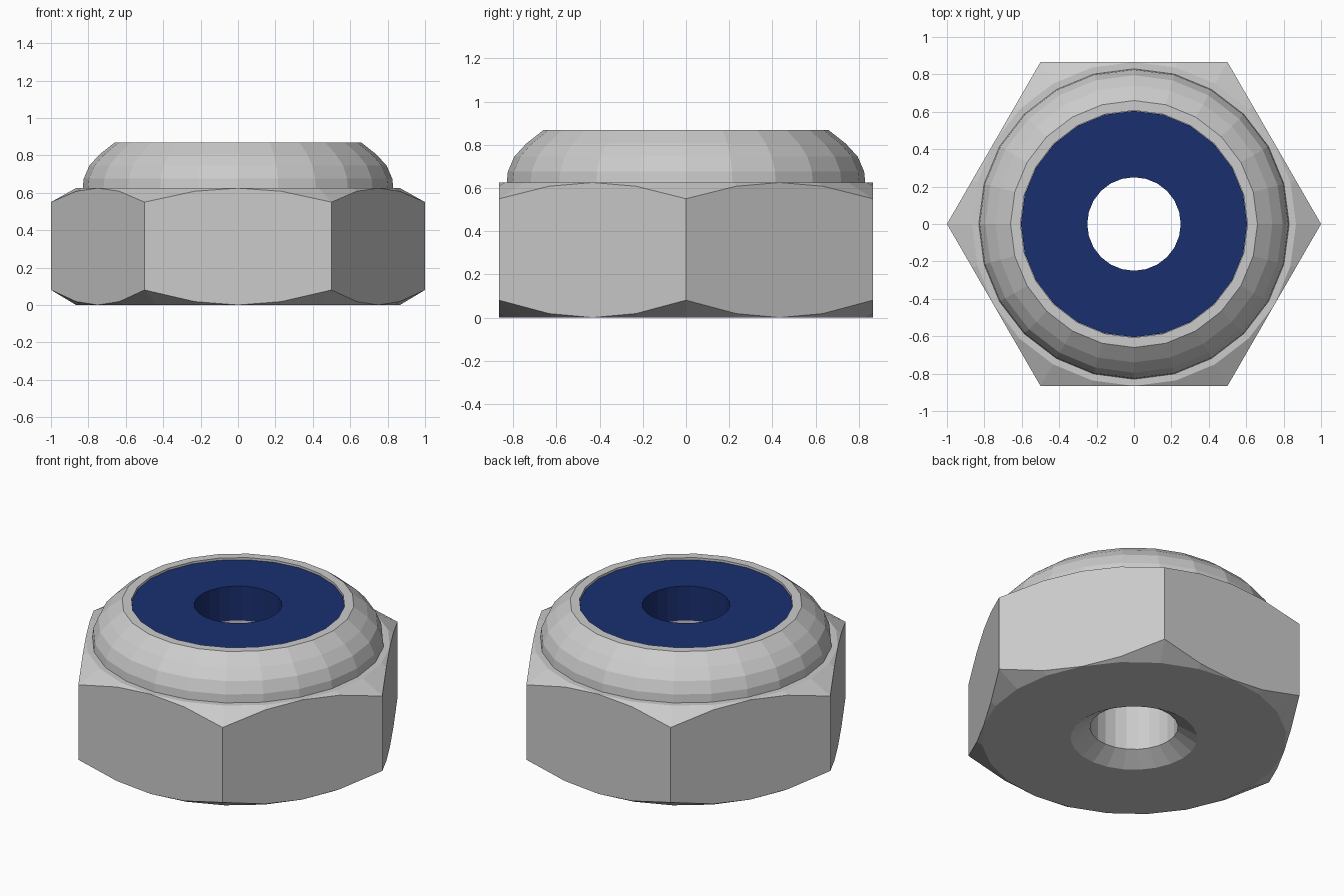
import bpy, bmesh
from math import cos, sin, radians

if "Cube" in bpy.data.objects:
    bpy.data.objects.remove(bpy.data.objects["Cube"])

SEG = 24
APOTHEM = cos(radians(30))


def circle(r, z):
    return [(r, z)] * SEG


def hexagon(z_mid, slope):
    # Hexagonal section whose height follows the conical corner chamfer
    ring = []
    for i in range(SEG):
        off = radians((i * 360 / SEG) % 60 - 30)
        r = APOTHEM / cos(off)
        ring.append((r, z_mid + slope * (r - APOTHEM)))
    return ring


def loft(name, rings, color=None):
    # Closed solid of rings joined in a loop (last ring back to the first)
    bm = bmesh.new()
    loops = []
    for ring in rings:
        loops.append([bm.verts.new((r * cos(radians(15 * i)), r * sin(radians(15 * i)), z))
                      for i, (r, z) in enumerate(ring)])
    for k, a in enumerate(loops):
        b = loops[(k + 1) % len(loops)]
        for i in range(SEG):
            j = (i + 1) % SEG
            bm.faces.new((a[i], a[j], b[j], b[i]))
    bmesh.ops.remove_doubles(bm, verts=bm.verts, dist=0.0005)
    bmesh.ops.recalc_face_normals(bm, faces=bm.faces)
    mesh = bpy.data.meshes.new(name)
    bm.to_mesh(mesh)
    bm.free()
    obj = bpy.data.objects.new(name, mesh)
    bpy.context.collection.objects.link(obj)
    if color:
        mat = bpy.data.materials.new(name + "_colour")
        mat.diffuse_color = color
        mat.use_nodes = True
        mat.node_tree.nodes["Principled BSDF"].inputs["Base Color"].default_value = mat.diffuse_color
        mesh.materials.append(mat)
    return obj


H = 0.625      # height of the hex body
SEAT = 0.64    # underside of the insert
TOP = 0.868    # top of the collar

# Metal nut: countersink, chamfered hex, domed collar, insert pocket, bore
dome = [(0.83, H), (0.825, 0.675), (0.795, 0.745), (0.74, 0.805), (0.66, TOP)]
loft("nut_body",
     [circle(0.25, 0.07), circle(0.36, 0), circle(APOTHEM, 0),
      hexagon(0, 0.6), hexagon(H, -0.56), circle(APOTHEM, H)]
     + [circle(r, z) for r, z in dome]
     + [circle(0.607, TOP), circle(0.607, SEAT), circle(0.25, SEAT)])

# Blue locking insert
loft("locking_insert",
     [circle(0.25, SEAT), circle(0.605, SEAT), circle(0.605, 0.855), circle(0.25, 0.855)],
     (0.01, 0.028, 0.16, 1))
